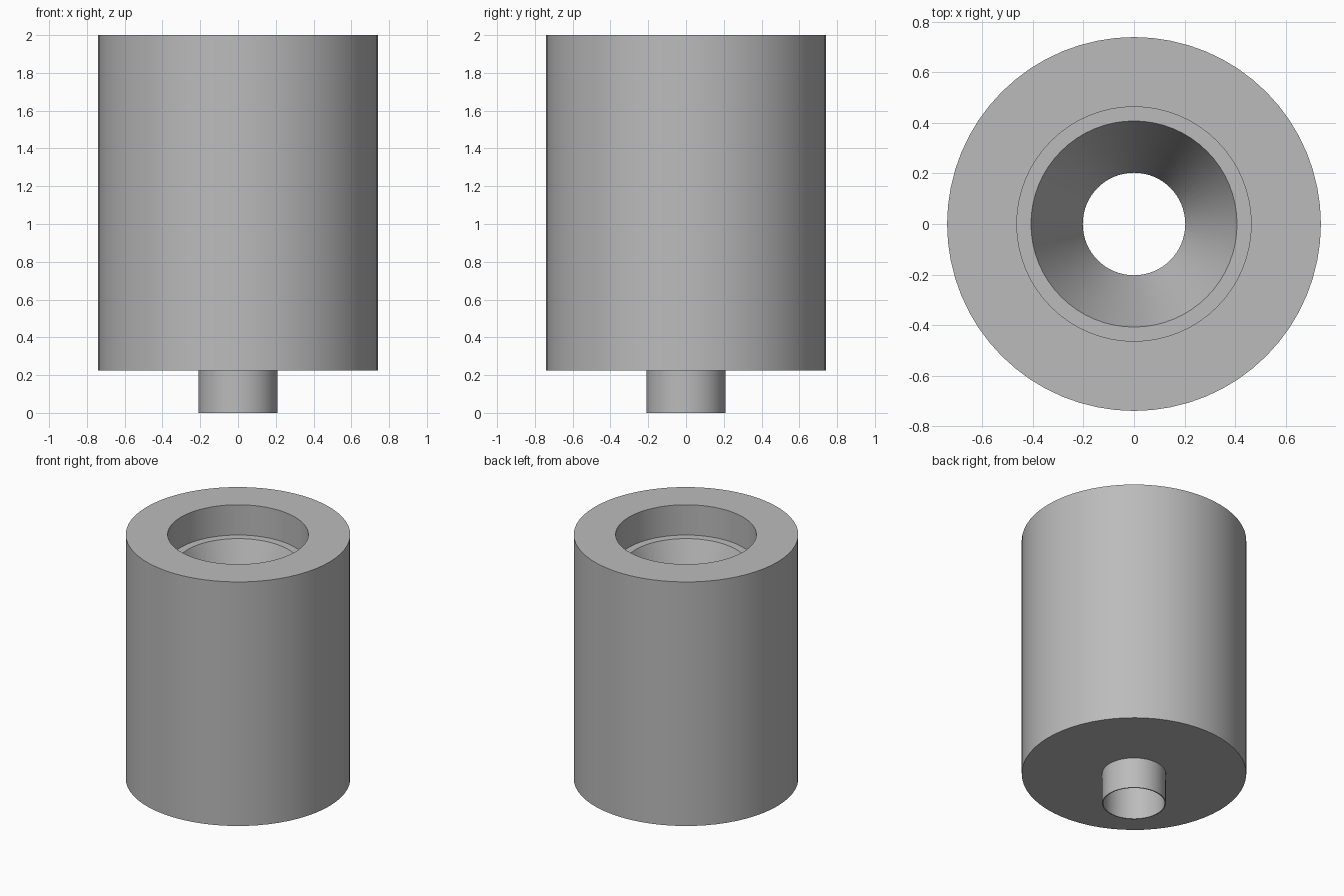
import bpy
import bmesh
from math import radians
from mathutils import Matrix, Vector

cube = bpy.data.objects.get("Cube")
if cube:
    bpy.data.objects.remove(cube, do_unlink=True)

SEGMENTS = 64

# Single grey finish
grey = bpy.data.materials.new("plain grey")
grey.use_nodes = True
colour = (0.5, 0.5, 0.5, 1)
grey.diffuse_color = colour
grey.node_tree.nodes["Principled BSDF"].inputs["Base Color"].default_value = colour


def lathe(name, profile):
    """Spin a closed (radius, height) profile around the z axis."""
    bm = bmesh.new()
    verts = [bm.verts.new((r, 0, z)) for r, z in profile]
    edges = [bm.edges.new((a, b)) for a, b in zip(verts, verts[1:] + verts[:1])]
    bmesh.ops.spin(bm, geom=verts + edges, cent=(0, 0, 0), axis=(0, 0, 1),
                   angle=radians(360), steps=SEGMENTS, use_merge=True)
    bmesh.ops.remove_doubles(bm, verts=bm.verts, dist=0.0001)
    bmesh.ops.recalc_face_normals(bm, faces=bm.faces)
    mesh = bpy.data.meshes.new(name)
    bm.to_mesh(mesh)
    bm.free()
    mesh.materials.append(grey)
    obj = bpy.data.objects.new(name, mesh)
    bpy.context.collection.objects.link(obj)
    bpy.ops.object.select_all(action='DESELECT')
    obj.select_set(True)
    bpy.context.view_layer.objects.active = obj
    bpy.ops.object.shade_smooth_by_angle(angle=radians(20))
    return obj


# Thick body with stepped bore, funnel and thin-walled outlet spout in one wall section
lathe("funnel_body", [
    (0.74, 2.0), (0.74, 0.225), (0.21, 0.225), (0.21, 0.0),
    (0.203, 0.0), (0.203, 1.28), (0.408, 1.78), (0.464, 1.78), (0.464, 2.0),
])
